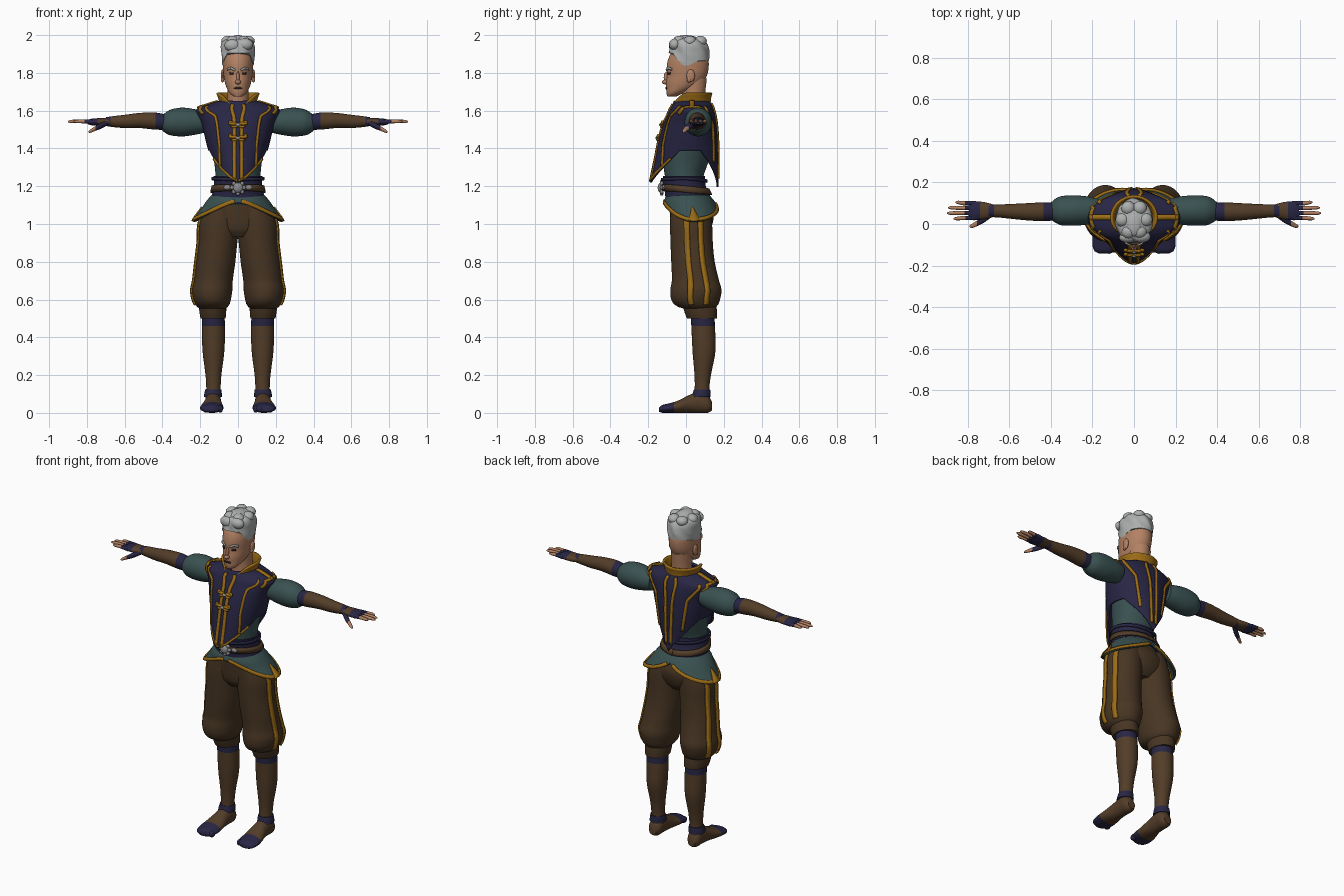
import bpy, bmesh, math
from mathutils import Vector
from math import sin, cos, pi, radians

COL = {"skin": (.45, .22, .125), "hair_grey": (.42, .43, .43), "navy": (.021, .019, .058),
       "gold": (.33, .15, .008), "teal": (.042, .082, .082), "brown_cloth": (.064, .036, .017),
       "leather": (.085, .046, .021), "silver": (.27, .27, .28), "dark": (.03, .018, .014)}
M = {}
for k, c in COL.items():
    M[k] = bpy.data.materials.new(k)
    M[k].diffuse_color = (*c, 1)


def finish(name, bm, mats, rule=None, mirror=False, thick=0, angle=45):
    bmesh.ops.recalc_face_normals(bm, faces=bm.faces)
    if rule:
        for f in bm.faces:
            f.material_index = mats.index(rule(f.calc_center_median()))
    me = bpy.data.meshes.new(name)
    bm.to_mesh(me)
    bm.free()
    for m in mats:
        me.materials.append(M[m])
    me.shade_smooth()
    me.set_sharp_from_angle(angle=radians(angle))
    ob = bpy.data.objects.new(name, me)
    bpy.context.collection.objects.link(ob)
    if thick:
        s = ob.modifiers.new("thickness", 'SOLIDIFY')
        s.thickness, s.offset = thick, 0
    if mirror:
        ob.modifiers.new("mirror", 'MIRROR')
    return ob


def surf(keys):
    """Smooth tube surface through rows (height, centre, half width, front, back)."""
    def slope(i, j):
        a, b = max(i - 1, 0), min(i + 1, len(keys) - 1)
        return (keys[b][j] - keys[a][j]) / (keys[b][0] - keys[a][0])

    def P(a, z):
        z = min(max(z, keys[0][0]), keys[-1][0])
        i = 0
        while i < len(keys) - 2 and z > keys[i + 1][0]:
            i += 1
        h = keys[i + 1][0] - keys[i][0]
        t = (z - keys[i][0]) / h
        c, r, f, b = [keys[i][j] * (2*t**3 - 3*t*t + 1) + keys[i+1][j] * (3*t*t - 2*t**3)
                      + h * slope(i, j) * (t**3 - 2*t*t + t) + h * slope(i+1, j) * (t**3 - t*t)
                      for j in range(1, 5)]
        return Vector((c + r * sin(a), (f + b) / 2 - (b - f) / 2 * cos(a), z))
    return P


def shell(name, P, lo, hi, mats, rule=None, segs=48, rows=24, caps=True, swap=None, **kw):
    bm = bmesh.new()
    rings = []
    for r in range(rows + 1):
        ring = []
        for s in range(segs):
            a = (s / segs) * 2 * pi - pi
            l = lo(a) if callable(lo) else lo
            h = hi(a) if callable(hi) else hi
            p = P(a, l + (h - l) * r / rows)
            if swap == "x":
                p = Vector((p.z, p.y, p.x))
            if swap == "y":
                p = Vector((p.x, p.z, p.y))
            ring.append(bm.verts.new(p))
        rings.append(ring)
    for A, B in zip(rings, rings[1:]):
        for s in range(segs):
            n = (s + 1) % segs
            bm.faces.new((A[s], A[n], B[n], B[s]))
    if caps:
        bm.faces.new(rings[0])
        bm.faces.new(rings[-1])
    return finish(name, bm, mats, rule, **kw)


def ribbon(name, P, path, w, mat, taper=False, mirror=True, n=12, off=.005):
    """Flat trim laid on a surface along (degrees, height) points."""
    pts = []
    for (a0, z0), (a1, z1) in zip(path, path[1:]):
        pts += [(radians(a0 + (a1-a0)*i/n), z0 + (z1-z0)*i/n) for i in range(n)]
    pts.append((radians(path[-1][0]), path[-1][1]))
    bm = bmesh.new()
    prev = None
    for i, (a, z) in enumerate(pts):
        p = P(a, z)
        nrm = (P(a+.02, z) - P(a-.02, z)).cross(P(a, z+.004) - P(a, z-.004)).normalized()
        q, r = pts[max(i-1, 0)], pts[min(i+1, len(pts)-1)]
        side = nrm.cross((P(*r) - P(*q)).normalized()).normalized()
        ww = w / 2 * ((1.02 - i / len(pts)) if taper else 1)
        cur = [bm.verts.new(p + side * ww * k + nrm * off) for k in (-1, 1)]
        if prev:
            bm.faces.new((prev[0], prev[1], cur[1], cur[0]))
        prev = cur
    return finish(name, bm, [mat], mirror=mirror, thick=.008)


def balls(name, items, mat, mirror=False):
    """Ellipsoids given as (centre, radii)."""
    bm = bmesh.new()
    for c, r in items:
        for v in bmesh.ops.create_uvsphere(bm, u_segments=16, v_segments=10, radius=1)["verts"]:
            v.co = Vector([v.co[i] * r[i] + c[i] for i in range(3)])
    return finish(name, bm, [mat], mirror=mirror)


# head, neck and face
head = surf([(1.675, 0, .022, -.098, -.05), (1.69, 0, .042, -.103, -.02), (1.72, 0, .06, -.105, .05),
             (1.75, 0, .07, -.106, .09), (1.79, 0, .077, -.1, .112), (1.83, 0, .08, -.102, .12),
             (1.87, 0, .08, -.095, .118), (1.91, 0, .07, -.075, .1), (1.94, 0, .045, -.04, .07)])
shell("head", head, 1.675, 1.94, ["skin"])
shell("neck", surf([(1.56, 0, .065, -.02, .11), (1.66, 0, .056, -.02, .1), (1.77, 0, .058, -.03, .11)]),
      1.56, 1.77, ["skin"], rows=8)
balls("nose", [((0, -.108, 1.752), (.015, .019, .013)), ((0, -.102, 1.775), (.009, .016, .032))], "skin")
balls("ear", [((.081, .025, 1.785), (.01, .022, .034)), ((.082, .016, 1.765), (.009, .011, .016))], "skin", True)
ribbon("eye", head, [(17, 1.797), (33, 1.798)], .011, "dark", off=.001)
ribbon("eyebrow", head, [(11, 1.815), (26, 1.826), (42, 1.819)], .011, "hair_grey", off=.003)
ribbon("mouth", head, [(0, 1.72), (22, 1.719)], .009, "dark", off=.0)

# swept hair with a shaved back
hair0 = surf([(1.83, 0, .082, -.09, .119), (1.87, 0, .086, -.1, .123), (1.91, 0, .088, -.092, .122),
              (1.95, 0, .088, -.084, .113), (1.975, 0, .074, -.065, .092), (1.992, 0, .03, -.02, .05)])


def hair(a, z):
    p = hair0(a, z)
    k = 1 + .03 * sin(7*a + 45*z) * min(1, max(0, (z - 1.86) / .04))
    return Vector((p.x * k, (p.y - .02) * k + .02, z))


def hairline(a):
    d = abs(math.degrees(a))
    return 1.905 if d < 40 else 1.905 - .065 * min((d - 40) / 35, 1) + .025 * min(max(d - 90, 0) / 30, 1)


shell("hair", hair, hairline, 1.992, ["hair_grey"], segs=72)
balls("hair_curls", [((.055*cos(i*1.05), .02 + .065*sin(i*1.05), 1.968), (.034, .034, .028)) for i in range(6)]
      + [((-.03, -.065, 1.945), (.042, .026, .032)), ((.035, -.06, 1.95), (.045, .03, .032)),
         ((0, .0, 1.98), (.04, .06, .02))], "hair_grey")

# collar
collar = surf([(1.6, 0, .1, -.075, .13), (1.65, 0, .095, -.068, .125), (1.71, 0, .115, -.075, .137)])
shell("collar", collar, 1.6, lambda a: 1.695 - .075 * max(0, cos(a)) ** 3, ["gold"], rows=10, caps=False, thick=.012)

# shirt, sash and belt
shell("shirt", surf([(1.1, 0, .14, -.1, .12), (1.24, 0, .12, -.11, .092), (1.32, 0, .125, -.12, .115),
                     (1.4, 0, .14, -.11, .13), (1.5, 0, .15, -.08, .13)]), 1.1, 1.5, ["teal"])
sash = surf([(1.09, 0, .165, -.108, .15), (1.15, 0, .14, -.11, .127), (1.2, 0, .128, -.117, .105),
             (1.255, 0, .129, -.122, .1)])
shell("sash", sash, lambda a: 1.125 - .02 * max(0, cos(a)) ** 6, 1.255, ["navy"], rows=10)
ribbon("belt", sash, [(0, 1.195), (60, 1.19), (120, 1.175), (180, 1.165)], .035, "leather", off=.009)
ribbon("sash_fold", sash, [(0, 1.236), (90, 1.242), (180, 1.226)], .016, "navy", off=.008)
balls("belt_buckle", [((0, -.132, 1.192), (.027, .018, .027))]
      + [((.031*cos(i*pi/4), -.129, 1.192 + .031*sin(i*pi/4)), (.011, .01, .011)) for i in range(8)]
      + [((s*.056, -.118, 1.194), (.02, .009, .012)) for s in (-1, 1)], "silver")

# vest with pointed front and back
vest = surf([(1.19, 0, .1, -.192, .168), (1.27, 0, .118, -.175, .166), (1.35, 0, .142, -.158, .166),
             (1.45, 0, .168, -.138, .164), (1.53, 0, .187, -.115, .158), (1.58, 0, .209, -.092, .15),
             (1.608, 0, .214, -.08, .142), (1.625, 0, .17, -.07, .136), (1.65, 0, .09, -.06, .122)])


def vest_hem(a):
    d = abs(math.degrees(a))
    front = 1.22 + .17 * min(d / 75, 1) ** 1.5
    back = 1.195 + .195 * min((180 - d) / 65, 1)
    return min(front, back)


shell("vest", vest, vest_hem, 1.65, ["navy"], segs=72, rows=40, caps=False, thick=.01)
trim = [("front_placket", [(10, 1.63), (6, 1.56), (6, 1.45), (9, 1.23)], .019),
        ("front_stripe", [(55, 1.618), (35, 1.57), (36, 1.42), (43, 1.31)], .014),
        ("back_stripe", [(170, 1.635), (173, 1.5), (173, 1.24)], .017),
        ("back_side_stripe", [(128, 1.615), (146, 1.52), (148, 1.33)], .017),
        ("shoulder_seam", [(90, 1.645), (90, 1.61)], .026),
        ("armhole_trim", [(58, 1.585), (68, 1.612), (90, 1.614), (112, 1.612), (122, 1.585)], .018),
        ("front_hem_trim", [(d, vest_hem(radians(d)) + .006) for d in (2, 20, 40, 60)], .012)]
for nm, path, w in trim:
    ribbon(nm, vest, path, w, "gold", off=.008)
# chest clasps
for z in (1.525, 1.455):
    y = vest(0, z).y - .012
    balls("clasp_loops", [((.026, y, z + .006), (.026, .009, .009)), ((.02, y, z - .01), (.02, .009, .007)),
                          ((.04, y + .003, z + .012), (.011, .008, .011))], "gold", True)
    balls("clasp_knot", [((0, y - .004, z), (.013, .01, .009))], "silver")

# flared skirt, open at front and back
skirt = surf([(1, 0, .242, -.112, .19), (1.03, 0, .226, -.114, .186), (1.08, 0, .19, -.112, .168),
              (1.12, 0, .162, -.111, .145), (1.15, 0, .136, -.1, .12)])


def skirt_hem(a):
    return 1.112 - .1 * abs(sin(a)) ** (1.8 if cos(a) > 0 else .8)


shell("skirt", skirt, skirt_hem, 1.15, ["teal"], segs=72, caps=False, thick=.01)
ribbon("skirt_trim", skirt, [(d, skirt_hem(radians(d)) + .009) for d in range(6, 180, 12)], .02, "gold", n=4, off=.007)
ribbon("skirt_side_point", skirt, [(92, 1.015), (92, 1.085)], .06, "gold", taper=True, off=.007)

# puffed trousers
shell("trouser_seat", surf([(.93, 0, .08, -.05, .1), (.97, 0, .15, -.075, .13), (1.05, 0, .17, -.085, .145),
                            (1.13, 0, .13, -.09, .11)]), .93, 1.13, ["brown_cloth"])
leg = surf([(.545, .135, .058, .01, .135), (.565, .135, .085, -.05, .165), (.6, .138, .1, -.078, .18),
            (.65, .138, .108, -.083, .188), (.7, .132, .104, -.075, .175), (.8, .119, .105, -.078, .152),
            (.9, .108, .104, -.082, .142), (1, .1, .107, -.084, .138), (1.1, .085, .09, -.08, .125)])
shell("trouser_leg", leg, .545, 1.1, ["brown_cloth"], rows=36, mirror=True)
for nm, d in (("front", 78), ("rear", 116)):
    ribbon("trouser_stripe_" + nm, leg, [(d, 1.06), (d, .8), (d, .65), (d, .575)], .03, "gold", off=.004)
shell("trouser_cuff", surf([(.5, .132, .066, .005, .165), (.525, .133, .07, -.005, .165), (.575, .135, .074, -.02, .16)]),
      .5, .575, ["brown_cloth"], rows=8, mirror=True)

# boots
shell("boot_shaft", surf([(.07, .132, .04, .04, .128), (.13, .13, .038, .046, .124), (.2, .13, .042, .045, .132),
                          (.32, .13, .057, .035, .155), (.42, .13, .061, .03, .155), (.52, .131, .06, .025, .15)]),
      .07, .52, ["leather", "navy"], lambda c: "navy" if c.z > .462 else "leather", rows=30, mirror=True)
shell("ankle_band", surf([(.085, .133, .047, .03, .131), (.105, .132, .046, .036, .13), (.125, .131, .042, .042, .128)]),
      .085, .125, ["navy"], rows=6, mirror=True)
foot = surf([(-.142, .142, .028, .006, .026), (-.13, .141, .05, .001, .04), (-.09, .139, .062, 0, .05),
             (-.04, .137, .058, 0, .066), (.02, .133, .046, 0, .096), (.07, .132, .043, 0, .11),
             (.115, .132, .039, 0, .095), (.137, .132, .024, .012, .06)])
shell("foot", foot, -.142, .137, ["leather", "navy"], lambda c: "navy" if c.y < -.06 else "leather",
      rows=28, swap="y", mirror=True)
balls("toes", [((.095 + .025*i, -.122 + .006*(i-1)**2, .02), (.015, .022, .019)) for i in range(4)], "navy", True)

# arms: puffed sleeve, cuff, forearm guard
shell("puff_sleeve", surf([(.17, 1.54, .055, .01, .12), (.22, 1.54, .066, -.002, .132), (.29, 1.54, .076, -.008, .138),
                           (.35, 1.538, .07, -.006, .134), (.375, 1.536, .06, .004, .124), (.4, 1.535, .042, .02, .104)]),
      .17, .4, ["teal"], swap="x", mirror=True)
shell("forearm", surf([(.37, 1.538, .04, .018, .104), (.44, 1.545, .045, .014, .104), (.52, 1.548, .04, .018, .1),
                       (.6, 1.543, .035, .026, .096), (.66, 1.542, .029, .032, .094), (.7, 1.542, .023, .033, .094)]),
      .37, .7, ["leather", "navy"], lambda c: "navy" if c.x < .438 or c.x > .675 else "leather", rows=40,
      swap="x", mirror=True)
# hands with half gloves
shell("palm", surf([(.67, 1.542, .021, .035, .092), (.72, 1.54, .021, .024, .105), (.77, 1.54, .018, .018, .11),
                    (.795, 1.54, .012, .022, .108)]), .67, .795, ["leather", "navy"],
      lambda c: "navy" if c.x > .745 else "leather", swap="x", mirror=True)
for nm, y, tip in (("index", .029, .87), ("middle", .053, .9), ("ring", .077, .895), ("little", .1, .86)):
    y2 = y + (y - .06) * .1
    shell(nm + "_finger", surf([(.77, 1.54, .012, y-.011, y+.011), (.82, 1.543, .01, y-.01, y+.01),
                                (tip-.012, 1.543, .008, y2-.008, y2+.008), (tip, 1.542, .003, y2-.003, y2+.003)]),
          .77, tip, ["skin", "navy"], lambda c: "navy" if c.x < .812 else "skin", segs=12, rows=14, swap="x", mirror=True)
shell("thumb", surf([(.69, 1.537, .014, .03, .06), (.725, 1.52, .016, .005, .037), (.76, 1.503, .012, -.012, .014),
                     (.785, 1.49, .008, -.02, -.002), (.792, 1.487, .003, -.015, -.008)]),
      .69, .792, ["skin", "navy"], lambda c: "navy" if c.x < .755 else "skin", segs=14, rows=14, swap="x", mirror=True)
